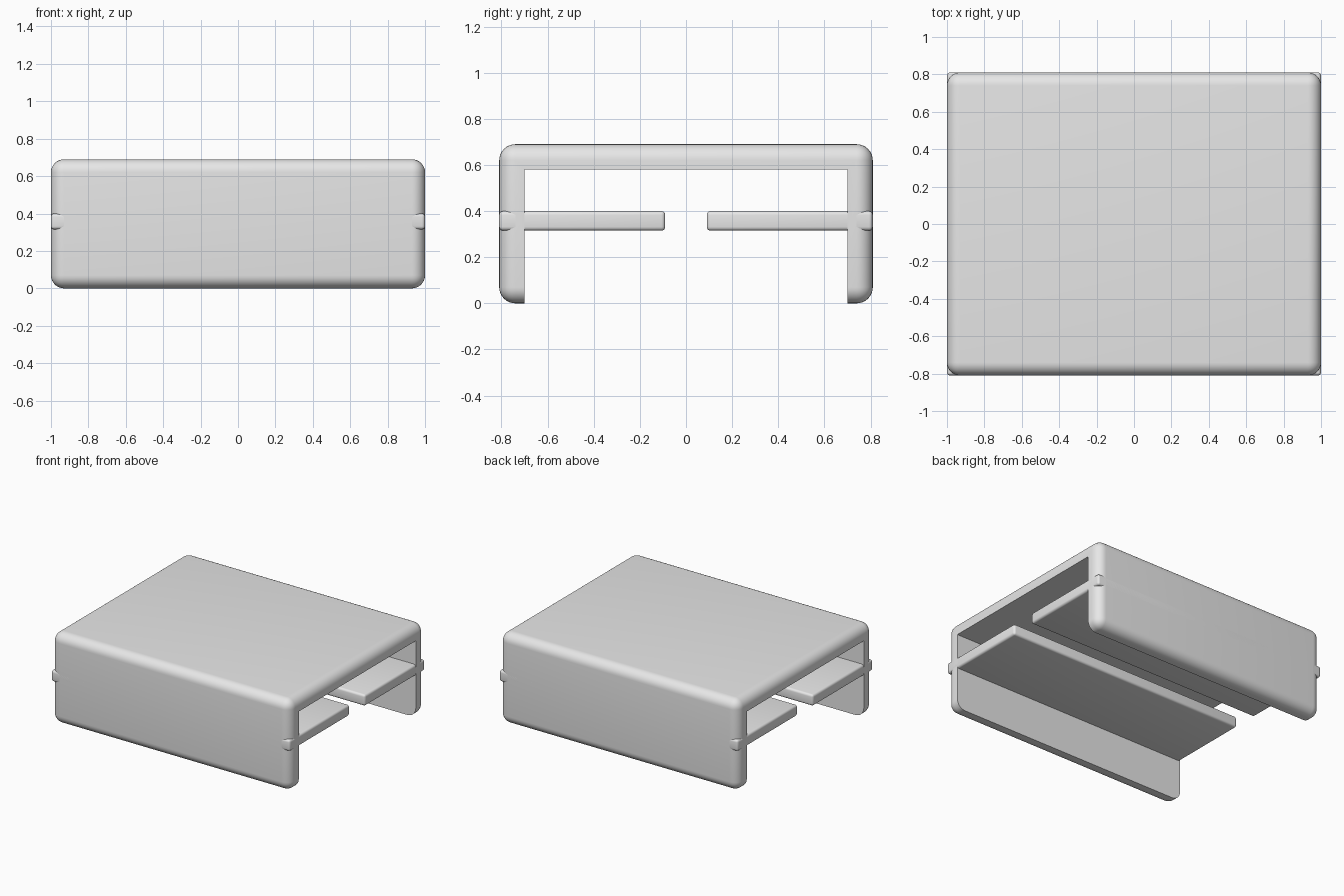
import bpy
import math

old = bpy.data.objects.get("Cube")
if old:
    bpy.data.objects.remove(old, do_unlink=True)

# Single plain grey finish
grey = bpy.data.materials.new("light_grey")
grey.use_nodes = True
colour = (0.8, 0.8, 0.8, 1)
grey.diffuse_color = colour
grey.node_tree.nodes["Principled BSDF"].inputs["Base Color"].default_value = colour


def box(name, low, high):
    """Box between two opposite corners."""
    centre = [(a + b) / 2 for a, b in zip(low, high)]
    bpy.ops.mesh.primitive_cube_add(size=1, location=centre)
    obj = bpy.context.object
    obj.name = name
    obj.scale = [b - a for a, b in zip(low, high)]
    bpy.ops.object.transform_apply(location=True, rotation=False, scale=True)
    obj.data.materials.append(grey)
    return obj


def apply_all(obj):
    bpy.context.view_layer.objects.active = obj
    for mod in list(obj.modifiers):
        bpy.ops.object.modifier_apply(modifier=mod.name)


def round_edges(obj, width, segments):
    mod = obj.modifiers.new("rounding", "BEVEL")
    mod.width = width
    mod.segments = segments


def smooth(obj):
    bpy.ops.object.select_all(action="DESELECT")
    obj.select_set(True)
    bpy.context.view_layer.objects.active = obj
    bpy.ops.object.shade_smooth_by_angle(angle=math.radians(35))


width, depth, height = 1.0, 0.81, 0.69
inner_depth, inner_top = 0.70, 0.58

# Rounded shell, hollowed from side to side and open below
shell = box("outer_shell", (-width, -depth, 0), (width, depth, height))
round_edges(shell, 0.07, 8)
cutter = box("hollow_cutter", (-1.5, -inner_depth, -0.5), (1.5, inner_depth, inner_top))
cutter.hide_render = True
cut = shell.modifiers.new("hollow", "BOOLEAN")
cut.operation = "DIFFERENCE"
cut.solver = "EXACT"
cut.object = cutter
apply_all(shell)
bpy.data.objects.remove(cutter, do_unlink=True)
smooth(shell)

# Two shelves reaching inward from the front and back walls
for name, side in (("front_shelf", -1), ("back_shelf", 1)):
    near, far = sorted((side * 0.09, side * depth))
    shelf = box(name, (-width, near, 0.315), (width, far, 0.40))
    round_edges(shelf, 0.017, 4)
    apply_all(shelf)
    smooth(shelf)
